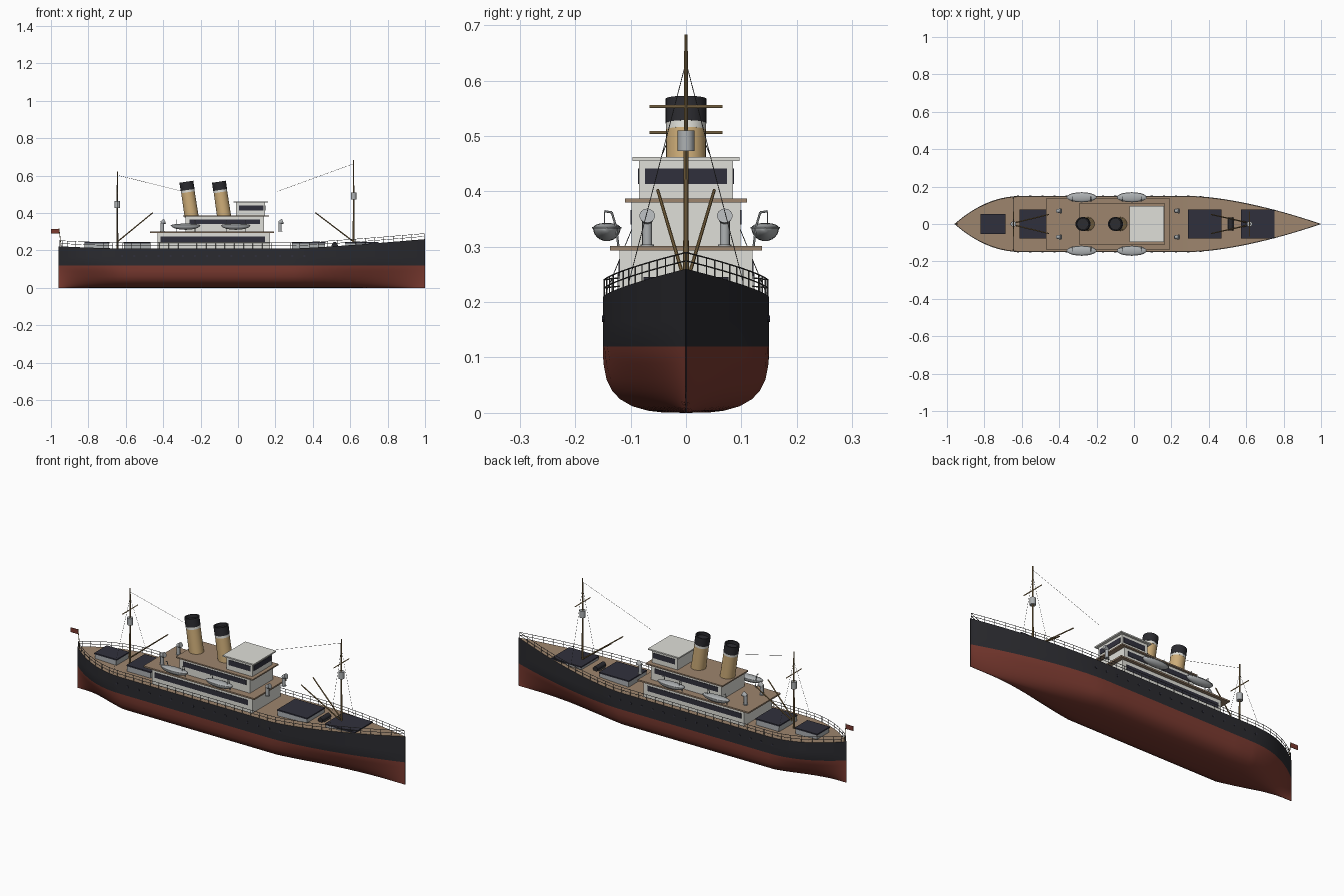
import bpy, bmesh, math
from mathutils import Vector

if "Cube" in bpy.data.objects:
    bpy.data.objects.remove(bpy.data.objects["Cube"])


def mat(name, r, g, b):
    m = bpy.data.materials.new(name)
    m.diffuse_color = (r, g, b, 1)
    m.use_nodes = True
    m.node_tree.nodes["Principled BSDF"].inputs["Base Color"].default_value = m.diffuse_color
    return m


BLACK = mat("black paint", 0.024, 0.024, 0.029)
RED = mat("red paint", 0.2, 0.043, 0.03)
DECK = mat("deck planking", 0.34, 0.235, 0.155)
WHITE = mat("white paint", 0.74, 0.74, 0.69)
BUFF = mat("buff paint", 0.62, 0.42, 0.19)
GLASS = mat("dark glass", 0.03, 0.03, 0.045)
GREY = mat("light grey", 0.42, 0.44, 0.45)
WOOD = mat("mast wood", 0.27, 0.175, 0.07)
IRON = mat("dark iron", 0.09, 0.09, 0.09)


def finish(name, bm, mats, angle=35):
    bmesh.ops.recalc_face_normals(bm, faces=bm.faces)
    me = bpy.data.meshes.new(name)
    bm.to_mesh(me)
    bm.free()
    for m in mats:
        me.materials.append(m)
    for p in me.polygons:
        p.use_smooth = True
    me.set_sharp_from_angle(angle=math.radians(angle))
    ob = bpy.data.objects.new(name, me)
    bpy.context.collection.objects.link(ob)
    return ob


def add_box(bm, x0, x1, y0, y1, z0, z1):
    vs = bmesh.ops.create_cube(bm, size=1)["verts"]
    for v in vs:
        v.co = Vector(((x0, x1)[v.co.x > 0], (y0, y1)[v.co.y > 0], (z0, z1)[v.co.z > 0]))


def box(name, x0, x1, hy, z0, z1, m):
    bm = bmesh.new()
    add_box(bm, x0, x1, -hy, hy, z0, z1)
    return finish(name, bm, [m])


def add_rod(bm, a, b, r, r2=None, n=8):
    a, b = Vector(a), Vector(b)
    d = b - a
    vs = bmesh.ops.create_cone(bm, cap_ends=True, segments=n, radius1=r,
                               radius2=r if r2 is None else r2, depth=d.length)["verts"]
    rot = d.to_track_quat('Z', 'Y')
    for v in vs:
        v.co = rot @ v.co + (a + b) / 2


def rods(name, items, m, n=8):
    """items: (start, end, radius[, end radius])"""
    bm = bmesh.new()
    for it in items:
        add_rod(bm, *it, n=n)
    return finish(name, bm, [m])


# Hull form: half beam, deck height and fineness along the length
def beam(x):
    if x > 0.3:
        return 0.15 * (1 - ((x - 0.3) / 0.7) ** 1.6)
    if x < -0.6:
        return 0.15 * (1 - min(1, (-0.6 - x) / 0.36) ** 2.1)
    return 0.15


def deck_z(x):
    if x > 0.3:
        return 0.21 + 0.05 * ((x - 0.3) / 0.7) ** 1.2
    return 0.21 + 0.012 * max(0, (-0.6 - x) / 0.36) ** 1.5


def half_width(x, z):
    s = min(1, z / 0.12)
    t = max(0, (x - 0.3) / 0.7, (-0.6 - x) / 0.36)
    full = (1 - (1 - s) ** 3) ** (1 / 3)
    return max(0.0012, beam(x) * (full * (1 - t) + s ** 0.9 * t))


# Hull: lofted sections, red below the waterline, black above, planked top
xs = [-0.96 + 0.36 * (1 - math.cos(i / 14 * math.pi / 2)) for i in range(15)]
xs += [-0.6 + 0.9 * i / 8 for i in range(1, 9)] + [0.3 + 0.7 * math.sin(i / 20 * math.pi / 2) for i in range(1, 21)]
low = [0, 0.001, 0.004, 0.012, 0.025, 0.04, 0.06, 0.09, 0.12]
bm = bmesh.new()
rings = []
for x in xs:
    zs = low + [0.165, deck_z(x)]
    side = [(half_width(x, z), z) for z in zs]
    ring = [(-y, z) for y, z in reversed(side)] + side
    rings.append([bm.verts.new((x, y, z)) for y, z in ring])
n = len(rings[0])
for a, b in zip(rings, rings[1:]):
    for i in range(n):
        j = (i + 1) % n
        f = bm.faces.new((a[i], a[j], b[j], b[i]))
        if i == n - 1:
            f.material_index = 2
        else:
            f.material_index = 1 if f.calc_center_median().z < 0.12 else 0
for r in (rings[0], rings[-1]):
    bm.faces.new(r)
finish("hull", bm, [BLACK, RED, DECK])

# Portholes along both sides
ports = []
for s in (-1, 1):
    for i in range(16):
        x = -0.62 + i * 0.065
        y = s * half_width(x, 0.17)
        ports.append(((x, y - s * 0.003, 0.17), (x, y + s * 0.002, 0.17), 0.006))
rods("portholes", ports, GLASS, 10)

# Railing: two rails and posts following the deck edge
rail = []
px = [-0.955, -0.94, -0.91] + [-0.87 + i * 0.05 for i in range(37)] + [0.995]
for s in (-1, 1):
    pts = [Vector((x, s * max(0, beam(x) - 0.002), deck_z(x))) for x in px]
    for p in pts:
        rail.append((p, p + Vector((0, 0, 0.03)), 0.0013))
    for h in (0.015, 0.03):
        up = Vector((0, 0, h))
        rail += [(a + up, b + up, 0.0013) for a, b in zip(pts, pts[1:])]
rods("railing", rail, IRON, 5)


# Deck houses with overhanging decks and side window bands
def side_windows(name, x0, x1, hy, z0, z1):
    bm = bmesh.new()
    for s in (-1, 1):
        add_box(bm, x0, x1, *sorted((s * (hy - 0.003), s * (hy + 0.002))), z0, z1)
    finish(name, bm, [GLASS])


box("lower_house", -0.43, 0.17, 0.12, 0.205, 0.293, WHITE)
side_windows("lower_house_windows", -0.415, 0.145, 0.12, 0.246, 0.274)
box("promenade_deck", -0.47, 0.193, 0.137, 0.293, 0.301, DECK)
box("upper_house", -0.28, 0.14, 0.098, 0.301, 0.38, WHITE)
side_windows("upper_house_windows", -0.26, 0.118, 0.098, 0.34, 0.366)
box("boat_deck", -0.295, 0.165, 0.11, 0.38, 0.387, DECK)
box("bridge", -0.01, 0.145, 0.085, 0.387, 0.455, WHITE)
side_windows("bridge_side_windows", 0.005, 0.135, 0.085, 0.413, 0.441)
box("bridge_front_window", 0.142, 0.147, 0.074, 0.413, 0.441, GLASS)
box("bridge_roof", -0.025, 0.16, 0.097, 0.455, 0.462, WHITE)


# Raked funnels: buff body, white band, black top
def funnel(name, x):
    bm = bmesh.new()
    prev = None
    levels = [(0.38, 0.037), (0.511, 0.036), (0.511, 0.0365), (0.523, 0.0365),
              (0.523, 0.037), (0.567, 0.037), (0.567, 0.031), (0.55, 0.031)]
    cols = [0, 1, 1, 2, 2, 2, 2]
    rake = -0.15
    for k, (z, r) in enumerate(levels):
        ring = []
        for i in range(24):
            a = i * math.tau / 24
            dx = r * math.cos(a)
            ring.append(bm.verts.new((x + rake * (z - 0.38) + dx, r * math.sin(a), z - rake * dx)))
        if prev:
            for i in range(24):
                j = (i + 1) % 24
                bm.faces.new((prev[i], prev[j], ring[j], ring[i])).material_index = cols[k - 1]
        prev = ring
    bm.faces.new(prev).material_index = 2
    finish(name, bm, [BUFF, WHITE, BLACK])


funnel("aft_funnel", -0.248)
funnel("fore_funnel", -0.074)

# Cargo hatches and winch
for nm, x0, x1, hy in (("stern", -0.82, -0.69, 0.052), ("aft", -0.61, -0.47, 0.075),
                       ("fore", 0.29, 0.465, 0.075), ("bow", 0.575, 0.75, 0.075)):
    box(nm + "_hatch_coaming", x0, x1, hy, 0.2, 0.24, GREY)
    box(nm + "_hatch_cover", x0 - 0.002, x1 + 0.002, hy + 0.002, 0.238, 0.245, GLASS)
box("winch_bed", 0.5, 0.535, 0.025, 0.21, 0.228, IRON)
rods("winch_drum", [((0.517, -0.036, 0.232), (0.517, 0.036, 0.232), 0.014)], BLACK, 12)


# Masts with yard, lookout, cargo booms, shrouds and aerial
def mast(nm, x, top, d, aerial_x, spread):
    rods(nm + "_mast", [((x, 0, 0.21), (x, 0, top), 0.0055, 0.003)], WOOD, 10)
    yz = top - (0.13 if d < 0 else 0.116)
    rods(nm + "_yard", [((x, -0.066, yz), (x, 0.066, yz), 0.0025)], BUFF)
    rods(nm + "_lookout", [((x, 0, yz - 0.08), (x, 0, yz - 0.043), 0.015)], GREY, 14)
    bx = x + d * (0.205 if d < 0 else 0.19)
    rods(nm + "_booms", [((x + d * 0.005, s * 0.006, 0.25), (bx, s * 0.051, 0.402), 0.0035, 0.003)
                         for s in (-1, 1)], WOOD)
    lines = [((x, 0, top - 0.05), (x, s * spread, deck_z(x) + 0.005), 0.0007) for s in (-1, 1)]
    lines.append(((x, 0, top - 0.02), (aerial_x, 0, 0.515), 0.0007))
    rods(nm + "_rigging", lines, IRON, 4)


mast("fore", 0.618, 0.683, -1, 0.21, beam(0.618) - 0.004)
mast("aft", -0.645, 0.622, 1, -0.295, 0.145)

# Cowl ventilators: upright tube with a mouth facing forward
for nm, x in (("fore", 0.225), ("aft", -0.405)):
    for s, sn in ((-1, "right"), (1, "left")):
        y = s * 0.07
        rods(f"{nm}_{sn}_ventilator", [
            ((x, y, 0.3), (x, y, 0.35), 0.009),
            ((x, y, 0.3), (x, y, 0.304), 0.012),
            ((x - 0.006, y, 0.347), (x + 0.015, y, 0.356), 0.009, 0.014)], GREY, 14)

# Lifeboats: pointed hulls with a low cover, hung on hooked davits
for s, sn in ((-1, "right"), (1, "left")):
    for cx, nm in ((-0.28, "aft"), (-0.012, "fore")):
        c = Vector((cx, s * 0.143, 0.334))
        bm = bmesh.new()
        bmesh.ops.create_uvsphere(bm, u_segments=20, v_segments=12, radius=1)
        for v in bm.verts:
            v.co = Vector((v.co.x * 0.078, v.co.y * 0.025, v.co.z * (0.009 if v.co.z > 0 else 0.024))) + c
        finish(f"{nm}_{sn}_lifeboat", bm, [GREY], 50)
        bm = bmesh.new()
        r = bmesh.ops.create_cone(bm, cap_ends=True, segments=20, radius1=1, radius2=1, depth=0.003)
        for v in r["verts"]:
            v.co = Vector((v.co.x * 0.08, v.co.y * 0.027, v.co.z)) + c
        finish(f"{nm}_{sn}_gunwale", bm, [GREY])
        dav = []
        for dx in (-0.05, 0.05):
            p = [Vector((cx + dx, s * y, z)) for y, z in
                 ((0.122, 0.3), (0.126, 0.335), (0.134, 0.362), (0.147, 0.364), (0.147, 0.335))]
            dav += [(a, b, 0.002 if i < 3 else 0.0007) for i, (a, b) in enumerate(zip(p, p[1:]))]
        rods(f"{nm}_{sn}_davits", dav, GREY, 6)

# Stern flag
rods("flagstaff", [((-0.945, 0, 0.215), (-0.957, 0, 0.318), 0.0018)], WOOD, 6)
box("flag", -1.0, -0.956, 0.001, 0.29, 0.315, RED)
